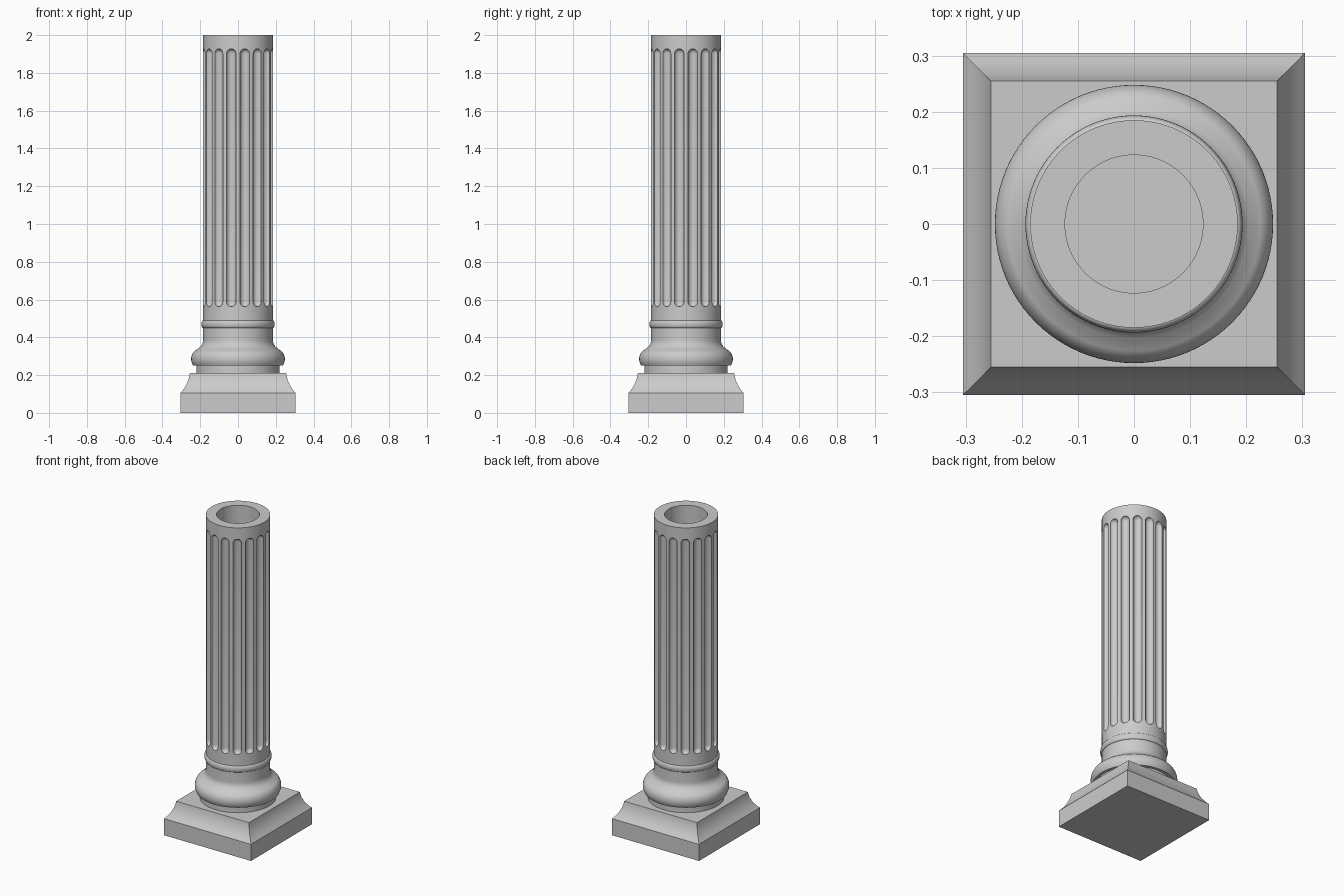
import bpy, bmesh
from math import radians, sin, cos, pi
from mathutils import Matrix, Vector

if "Cube" in bpy.data.objects:
    bpy.data.objects.remove(bpy.data.objects["Cube"], do_unlink=True)

# Single stone colour
stone = bpy.data.materials.new("grey stone")
stone.use_nodes = True
colour = (0.6, 0.6, 0.6, 1)
stone.diffuse_color = colour
stone.node_tree.nodes["Principled BSDF"].inputs["Base Color"].default_value = colour


def arc(cx, cz, rx, rz, start, end, steps):
    """Points on an elliptical arc, angles in degrees."""
    angles = [radians(start + (end - start) * i / steps) for i in range(steps + 1)]
    return [(cx + rx * cos(a), cz + rz * sin(a)) for a in angles]


def lathe(bm, profile, segments, closed=False, offset=(0, 0, 0)):
    """Spin a (radius, height) profile about a vertical axis."""
    verts = [bm.verts.new((r, 0, z)) for r, z in profile]
    pairs = list(zip(verts, verts[1:]))
    if closed:
        pairs.append((verts[-1], verts[0]))
    edges = [bm.edges.new(p) for p in pairs]
    before = set(bm.verts) - set(verts)
    bmesh.ops.spin(bm, geom=verts + edges, cent=(0, 0, 0), axis=(0, 0, 1),
                   angle=2 * pi, steps=segments, use_merge=False)
    made = [v for v in bm.verts if v not in before]
    bmesh.ops.remove_doubles(bm, verts=made, dist=0.00005)
    made = [v for v in bm.verts if v not in before]
    bmesh.ops.translate(bm, verts=made, vec=Vector(offset))


def finish(bm, name):
    bmesh.ops.recalc_face_normals(bm, faces=bm.faces)
    mesh = bpy.data.meshes.new(name)
    bm.to_mesh(mesh)
    bm.free()
    obj = bpy.data.objects.new(name, mesh)
    bpy.context.collection.objects.link(obj)
    mesh.materials.append(stone)
    return obj


def smooth(obj):
    bpy.ops.object.select_all(action='DESELECT')
    obj.select_set(True)
    bpy.context.view_layer.objects.active = obj
    bpy.ops.object.shade_smooth_by_angle(angle=radians(30))


# Square plinth with a hollowed upper edge
bm = bmesh.new()
hollow = [(0.305, 0), (0.305, 0.105), (0.288, 0.125), (0.274, 0.148),
          (0.264, 0.172), (0.258, 0.192), (0.255, 0.21)]
rings = [[bm.verts.new((sx * w, sy * w, z))
          for sx, sy in ((-1, -1), (1, -1), (1, 1), (-1, 1))] for w, z in hollow]
for low, high in zip(rings, rings[1:]):
    for i in range(4):
        j = (i + 1) % 4
        bm.faces.new((low[i], low[j], high[j], high[i]))
bm.faces.new(rings[0][::-1])
bm.faces.new(rings[-1])
smooth(finish(bm, "plinth"))

# Hollow column: foot, swelling base, bead, plain shaft
profile = [(0.22, 0.21), (0.22, 0.25), (0.238, 0.25)]
profile += arc(0.208, 0.285, 0.04, 0.05, -30, 72, 12)
profile += arc(0.235, 0.385, 0.05, 0.05, 240, 180, 7)
profile += arc(0.185, 0.47, 0.0085, 0.02, -90, 90, 10)
profile += [(0.185, 0.54), (0.185, 2), (0.123, 2), (0.123, 0.21)]
bm = bmesh.new()
lathe(bm, profile, 96, closed=True)
column = finish(bm, "fluted_column")

# Round-ended flutes cut around the shaft
flutes = 16
radius = 0.026
capsule = arc(0, 0.588, radius, radius, -90, 0, 6) + arc(0, 1.902, radius, radius, 0, 90, 6)
bm = bmesh.new()
for i in range(flutes):
    a = 2 * pi * (i + 0.5) / flutes
    lathe(bm, capsule, 20, offset=(0.187 * cos(a), 0.187 * sin(a), 0))
cutter = finish(bm, "flute_cutter")
cutter.hide_render = True

cut = column.modifiers.new("flutes", 'BOOLEAN')
cut.operation = 'DIFFERENCE'
cut.solver = 'EXACT'
cut.object = cutter
bpy.context.view_layer.objects.active = column
bpy.ops.object.modifier_apply(modifier=cut.name)
bpy.data.objects.remove(cutter, do_unlink=True)
smooth(column)
